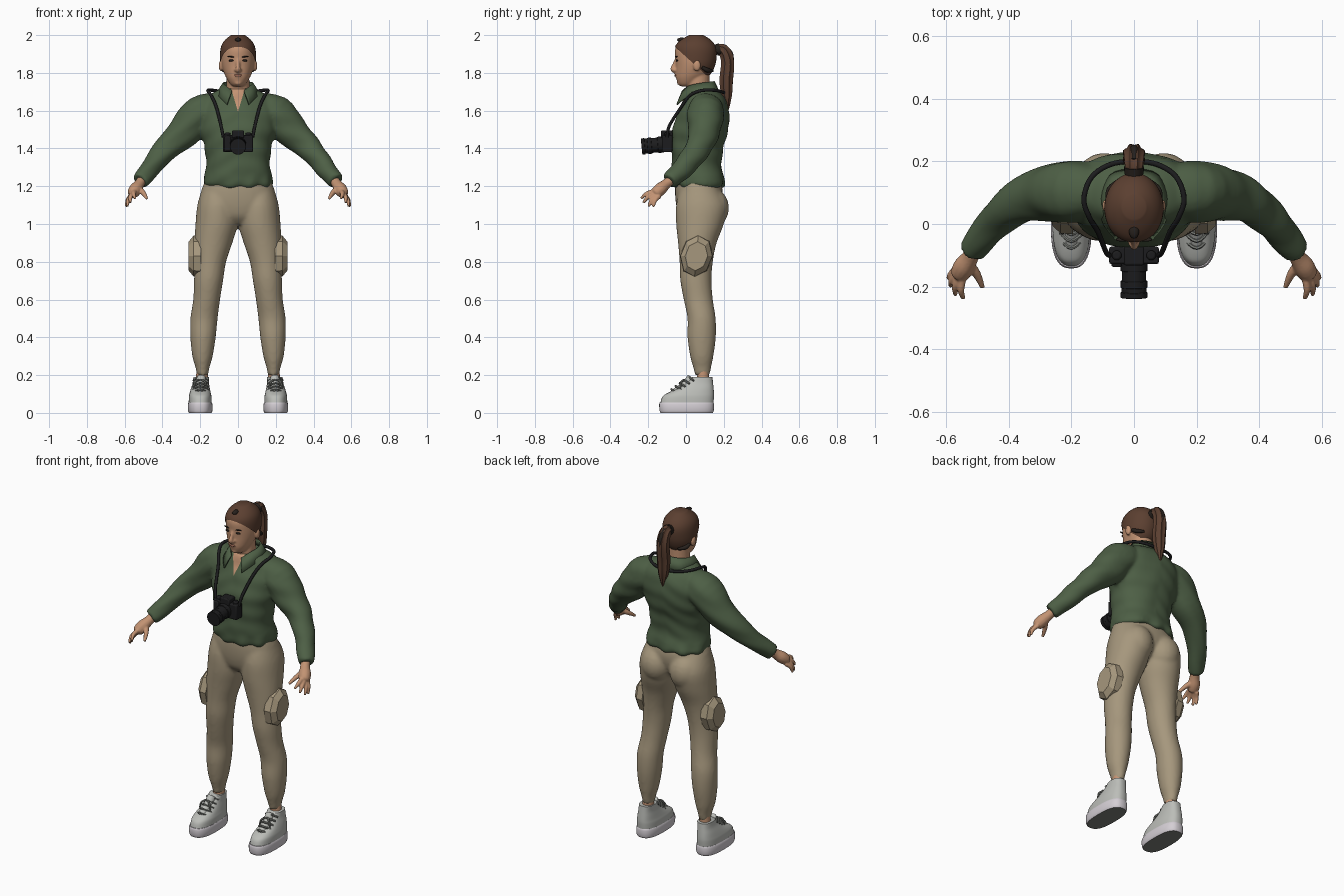
import bpy, bmesh
from math import sin, cos, pi, radians, copysign
from mathutils import Matrix, Vector

cube = bpy.data.objects.get("Cube")
if cube:
    bpy.data.objects.remove(cube)


def material(name, *rgb):
    m = bpy.data.materials.new(name)
    m.use_nodes = True
    m.diffuse_color = (*rgb, 1)
    m.node_tree.nodes["Principled BSDF"].inputs["Base Color"].default_value = (*rgb, 1)
    return m


SKIN = material("skin", .54, .29, .17)
HAIR = material("brown hair", .105, .05, .03)
DARK = material("dark hair", .02, .015, .012)
GREEN = material("shirt green", .075, .115, .06)
TAN = material("trouser tan", .38, .31, .205)
SHOE = material("shoe grey", .5, .51, .48)
SOLE = material("sole white", .66, .62, .66)
LACE = material("lace grey", .2, .21, .19)
BLACK = material("camera black", .012, .012, .013)
LIP = material("lip", .36, .15, .1)


def refine(rows, k=4):
    """Catmull-Rom interpolation of equal-length tuples."""
    out = []
    for i in range(len(rows) - 1):
        p = [rows[max(i - 1, 0)], rows[i], rows[i + 1], rows[min(i + 2, len(rows) - 1)]]
        for t in [j / k for j in range(k)]:
            out.append(tuple(.5 * (2 * b + (c - a) * t + (2 * a - 5 * b + 4 * c - d) * t * t
                                   + (3 * b - a - 3 * c + d) * t ** 3) for a, b, c, d in zip(*p)))
    return out + [rows[-1]]


def skin_rings(bm, rings):
    loops = [[bm.verts.new(p) for p in r] for r in rings]
    for a, b in zip(loops, loops[1:]):
        for i in range(len(a)):
            bm.faces.new((a[i - 1], a[i], b[i], b[i - 1]))
    bm.faces.new(loops[0])
    bm.faces.new(loops[-1])


def loft(bm, rows, e=1.0, n=40, k=4, s=1):
    """Stacked oval sections: (z, centre x, half width, front y, back y)."""
    def pw(v):
        return copysign(abs(v) ** e, v)
    ang = [2 * pi * i / n for i in range(n)]
    skin_rings(bm, [[(s * (cx + rx * pw(cos(a))), (f + b) / 2 + (b - f) / 2 * pw(sin(a)), z) for a in ang]
                    for z, cx, rx, f, b in refine(rows, k)])


def tube(bm, path, n=14, k=4, s=1, ridge=0):
    """Round tube along (x, y, z, radius)."""
    path = refine(path, k)
    pts = [Vector((s * p[0], p[1], p[2])) for p in path]
    rings, u = [], Vector((.31, .17, .93))
    for i, p in enumerate(pts):
        t = (pts[min(i + 1, len(pts) - 1)] - pts[max(i - 1, 0)]).normalized()
        u = (u - t * u.dot(t)).normalized()
        v = t.cross(u)
        rings.append([p + (u * cos(a) + v * sin(a)) * path[i][3] * (1 + ridge * cos(n / 4 * a))
                      for a in [2 * pi * j / n for j in range(n)]])
    skin_rings(bm, rings)


def ball(bm, c, r, tilt=0):
    m = Matrix.Translation(c) @ Matrix.Rotation(tilt, 4, 'Y') @ Matrix.Diagonal((*r, 1))
    bmesh.ops.create_uvsphere(bm, u_segments=20, v_segments=12, radius=1, matrix=m)


def box(bm, c, size):
    bmesh.ops.create_cube(bm, size=1, matrix=Matrix.Translation(c) @ Matrix.Diagonal((*size, 1)))


def disc(bm, c, axis, r1, r2, depth, n=28):
    m = Matrix.Translation(c) @ Vector(axis).to_track_quat('Z', 'Y').to_matrix().to_4x4()
    bmesh.ops.create_cone(bm, cap_ends=True, segments=n, radius1=r1, radius2=r2, depth=depth, matrix=m)


def finish(name, bm, mat, voxel=0, bevel=0, sharp=50, relax=5):
    bmesh.ops.recalc_face_normals(bm, faces=bm.faces)
    me = bpy.data.meshes.new(name)
    bm.to_mesh(me)
    bm.free()
    ob = bpy.data.objects.new(name, me)
    bpy.context.collection.objects.link(ob)
    if voxel:  # fuse overlapping volumes into one surface
        rm = ob.modifiers.new("fuse", 'REMESH')
        rm.mode, rm.voxel_size = 'VOXEL', voxel
        sm = ob.modifiers.new("relax", 'SMOOTH')
        sm.factor, sm.iterations = .5, relax
        bpy.context.view_layer.update()
        dg = bpy.context.evaluated_depsgraph_get()
        me = bpy.data.meshes.new_from_object(ob.evaluated_get(dg))
        ob.modifiers.clear()
        ob.data = me
    if bevel:
        bv = ob.modifiers.new("bevel", 'BEVEL')
        bv.width, bv.segments = bevel, 2
    me.materials.clear()
    me.materials.append(mat)
    me.shade_smooth()
    me.set_sharp_from_angle(angle=radians(sharp))
    return ob


new = bmesh.new

# Trousers
bm = new()
loft(bm, [(1.235, 0, .172, -.055, .18), (1.17, 0, .195, -.058, .195), (1.1, 0, .2, -.052, .185),
          (1.04, 0, .16, -.035, .15), (1.0, 0, .08, 0, .1)], e=.9)
for s in (1, -1):
    loft(bm, [(1.19, .1, .09, -.03, .17), (1.1, .108, .107, -.052, .215), (1.0, .113, .112, -.052, .2),
              (.9, .13, .1, -.042, .162), (.8, .146, .083, -.034, .142), (.7, .156, .077, -.03, .135),
              (.6, .166, .071, -.012, .142), (.5, .18, .072, .008, .157), (.4, .185, .067, .008, .158),
              (.3, .188, .054, .022, .145), (.24, .188, .037, .038, .133), (.2, .188, .03, .048, .127)], s=s)
    ball(bm, (s * .095, .128, 1.085), (.095, .1, .11))
finish("trousers", bm, TAN, voxel=.01)

for s, side in ((1, "left"), (-1, "right")):
    # Thigh pad
    bm = new()
    disc(bm, (.215, 0, 0), (1, 0, 0), 1, .96, .04, 8)
    disc(bm, (.248, 0, 0), (1, 0, 0), .96, .68, .026, 8)
    for v in bm.verts:
        y, z = v.co.y, v.co.z
        v.co = (s * v.co.x, .055 + .088 * y + .01 * z, .83 + .113 * z)
    finish(side + "_thigh_pad", bm, TAN, sharp=20)

    # Ankle
    bm = new()
    tube(bm, [(.19, .09, .25, .03), (.19, .09, .19, .032), (.195, .085, .12, .036)], s=s)
    finish(side + "_ankle", bm, SKIN)

    # Shoe: sole, upper, tongue and laces
    bm = new()
    loft(bm, [(0, .2, .06, -.135, .142), (.012, .2, .065, -.14, .147), (.045, .2, .065, -.142, .148),
              (.056, .2, .061, -.138, .145)], e=.75, k=2, s=s)
    sole = finish(side + "_sole", bm, SOLE)
    sole.data.materials.append(LACE)
    for f in sole.data.polygons:
        f.material_index = int(f.normal.z < -.9)
    bm = new()
    loft(bm, [(.05, .2, .061, -.136, .145), (.085, .2, .06, -.125, .148), (.105, .2, .056, -.098, .148),
              (.13, .199, .05, -.045, .146), (.16, .197, .043, .0, .143), (.19, .195, .041, .032, .14)], e=.8, s=s)
    finish(side + "_shoe_upper", bm, SHOE)
    bm = new()
    tube(bm, [(.2, -.07, .11, .02), (.198, -.01, .148, .024), (.195, .03, .195, .024)], s=s)
    for v in bm.verts:
        v.co.z -= .008
    finish(side + "_tongue", bm, SHOE)
    bm = new()
    for i in range(5):
        y, z = -.072 + .022 * i, .113 + .0165 * i
        tube(bm, [(.158, y + .025, z - .008, .005), (.2, y - .005, z + .012, .006),
                  (.238, y + .025, z - .008, .005)], n=6, s=s)
    for d in (-1, 1):
        tube(bm, [(.2, .0, .175, .005), (.2 + d * .025, -.025, .165, .006), (.2 + d * .035, -.03, .13, .004)], n=6, s=s)
    finish(side + "_laces", bm, LACE)

    # Hand
    bm = new()
    tube(bm, [(.505, -.07, 1.24, .026), (.522, -.105, 1.212, .027), (.542, -.135, 1.185, .034),
              (.556, -.16, 1.163, .03), (.56, -.168, 1.156, .018)], s=s)
    tips = [((.548, -.172, 1.172), (.545, -.238, 1.135)), ((.558, -.168, 1.16), (.57, -.226, 1.112)),
            ((.564, -.156, 1.15), (.586, -.198, 1.092)), ((.566, -.142, 1.148), (.592, -.174, 1.09))]
    for a, b in tips:
        a, b = Vector(a), Vector(b)
        m = (a + b) / 2 + Vector((.006, -.005, .006))
        tube(bm, [(*a, .014), (*m, .0115), (*b, .007)], n=10, s=s)
    tube(bm, [(.53, -.125, 1.19, .018), (.502, -.16, 1.165, .014), (.483, -.203, 1.135, .008)], n=10, s=s)
    finish(side + "_hand", bm, SKIN, voxel=.0045, relax=3)

# Shirt with sleeves and a few soft folds
bm = new()
loft(bm, [(1.195, 0, .172, -.058, .2), (1.215, 0, .187, -.067, .208), (1.25, 0, .182, -.072, .2),
          (1.3, 0, .17, -.073, .19), (1.4, 0, .178, -.076, .197), (1.5, 0, .197, -.073, .222),
          (1.6, 0, .2, -.04, .227), (1.66, 0, .17, -.014, .21), (1.7, 0, .12, .0, .178),
          (1.72, 0, .075, .01, .15)], e=.88)
for s in (1, -1):
    tube(bm, [(.11, .105, 1.6, .085), (.2, .105, 1.585, .098), (.285, .095, 1.487, .086),
              (.365, .07, 1.413, .069), (.44, .01, 1.325, .058), (.49, -.05, 1.262, .05),
              (.52, -.088, 1.226, .044)], n=24, s=s)
shirt = finish("shirt", bm, GREEN, voxel=.01)
bm = new()
bm.from_mesh(shirt.data)
bm.normal_update()
for v in bm.verts:
    x, y, z = v.co
    fold = sin(38 * z + 22 * abs(x) + 9 * y) * sin(17 * x - 25 * z)
    hem = sin(55 * x + 40 * y) * max(0, 1 - (z - 1.19) / .08) if abs(x) < .25 else 0
    v.co += v.normal * (.004 * fold + .006 * hem)
# Neck opening cut as a V in the front
for s in (1, -1):
    bmesh.ops.bisect_plane(bm, geom=bm.verts[:] + bm.edges[:] + bm.faces[:], dist=1e-5,
                           plane_co=(0, 0, 1.595), plane_no=(.12 * s, 0, -.036))
for f in bm.faces:
    c = f.calc_center_median()
    f.material_index = int(c.y < .05 and c.z > 1.595 and abs(c.x) < (c.z - 1.595) * .3)
bm.to_mesh(shirt.data)
bm.free()
shirt.data.materials.append(SKIN)

# Collar
top = refine([(0, .148, 1.755), (.055, .13, 1.752), (.078, .08, 1.745), (.064, .02, 1.732), (.032, -.018, 1.705)])
low = refine([(0, .178, 1.69), (.08, .158, 1.69), (.112, .08, 1.69), (.095, .0, 1.668), (.058, -.048, 1.632)])
for s, side in ((1, "left"), (-1, "right")):
    bm = new()
    rows = [[bm.verts.new((s * x, y, z)) for x, y, z in r] for r in (top, low)]
    for i in range(len(top) - 1):
        bm.faces.new((rows[0][i], rows[0][i + 1], rows[1][i + 1], rows[1][i]))
    collar = finish(side + "_collar", bm, GREEN)
    sol = collar.modifiers.new("cloth", 'SOLIDIFY')
    sol.thickness, sol.offset = .008, 0

# Head, neck, nose and ears
skull = [(1.728, 0, .022, -.025, .03), (1.74, 0, .04, -.04, .06), (1.77, 0, .06, -.052, .1),
         (1.8, 0, .074, -.054, .13), (1.84, 0, .085, -.054, .148), (1.88, 0, .088, -.057, .155),
         (1.92, 0, .086, -.058, .155), (1.95, 0, .077, -.046, .143), (1.975, 0, .058, -.018, .12),
         (1.99, 0, .03, .02, .085)]
bm = new()
loft(bm, skull)
tube(bm, [(0, .08, 1.62, .066), (0, .066, 1.7, .061), (0, .066, 1.8, .06)], n=24)
tube(bm, [(0, -.05, 1.875, .008), (0, -.062, 1.845, .01), (0, -.07, 1.82, .0135), (0, -.056, 1.805, .01)])
for s in (1, -1):
    ball(bm, (s * .012, -.058, 1.815), (.009, .011, .008))
    ball(bm, (s * .09, .058, 1.838), (.012, .02, .03))
ball(bm, (0, -.046, 1.787), (.022, .013, .014))
ball(bm, (0, -.034, 1.748), (.02, .014, .014))
finish("head", bm, SKIN, voxel=.0055, relax=3)

# Eyes, brows and lips
bm = new()
for s in (1, -1):
    ball(bm, (s * .035, -.048, 1.866), (.015, .006, .006), s * .1)
    ball(bm, (s * .037, -.05, 1.886), (.021, .006, .0035), s * -.12)
finish("eyes_and_brows", bm, DARK)
bm = new()
ball(bm, (0, -.056, 1.787), (.021, .006, .0065))
finish("lips", bm, LIP)

# Hair cap trimmed at the hairline, with dark strands and ponytail
bm = new()
loft(bm, [(z + (.01 if z > 1.98 else .003), x, r + .007, f - .004, b + .007) for z, x, r, f, b in skull])
for co, no in (((0, -.055, 1.935), (0, 1, 1.1)), ((0, .1, 1.79), (0, .3, 1))):
    bmesh.ops.bisect_plane(bm, geom=bm.verts[:] + bm.edges[:] + bm.faces[:],
                           plane_co=co, plane_no=no, clear_inner=True)
finish("hair_cap", bm, HAIR)
bm = new()
tube(bm, [(0, .15, 1.92, .022), (0, .195, 1.922, .03), (0, .22, 1.86, .034), (0, .213, 1.76, .035),
          (0, .216, 1.68, .027), (0, .222, 1.605, .005)], n=32, k=6, ridge=.09)
finish("ponytail", bm, HAIR)
bm = new()
tube(bm, [(0, .16, 1.92, .03), (0, .182, 1.926, .032)], n=20)
tube(bm, [(0, .2, 1.94, .014), (0, .236, 1.9, .014), (0, .246, 1.84, .006)])
ball(bm, (0, -.022, 1.975), (.016, .025, .012))
for s in (1, -1):
    tube(bm, [(s * .084, .085, 1.83, .008), (s * .074, .112, 1.815, .012), (s * .045, .142, 1.81, .006)])
finish("hair_tie_and_strands", bm, DARK)

# Camera body, lens and dials
bm = new()
box(bm, (0, -.1, 1.425), (.158, .055, .09))
box(bm, (0, -.102, 1.475), (.065, .06, .04))
box(bm, (-.055, -.122, 1.425), (.034, .03, .08))
for x in (-.055, .055):
    disc(bm, (x, -.1, 1.475), (0, 0, 1), .016, .015, .018)
finish("camera_body", bm, BLACK, bevel=.006)
bm = new()
aim = Vector((0, -1, -.1)).normalized()
base = Vector((0, -.115, 1.422))
for d, r, h in ((.02, .043, .03), (.05, .039, .05), (.078, .043, .022), (.096, .04, .02), (.112, .043, .018)):
    disc(bm, base + aim * d, aim, r, r, h)
finish("camera_lens", bm, BLACK, bevel=.002)

# Neck strap
half = [(.078, -.1, 1.46), (.09, -.088, 1.52), (.115, -.025, 1.62), (.142, .02, 1.68), (.16, .08, 1.706),
        (.135, .15, 1.708), (.075, .19, 1.7)]
bm = new()
tube(bm, [(*p, .0085) for p in half] + [(0, .2, 1.695, .0085)]
     + [(-x, y, z, .0085) for x, y, z in reversed(half)], n=10, k=5)
finish("neck_strap", bm, BLACK)
